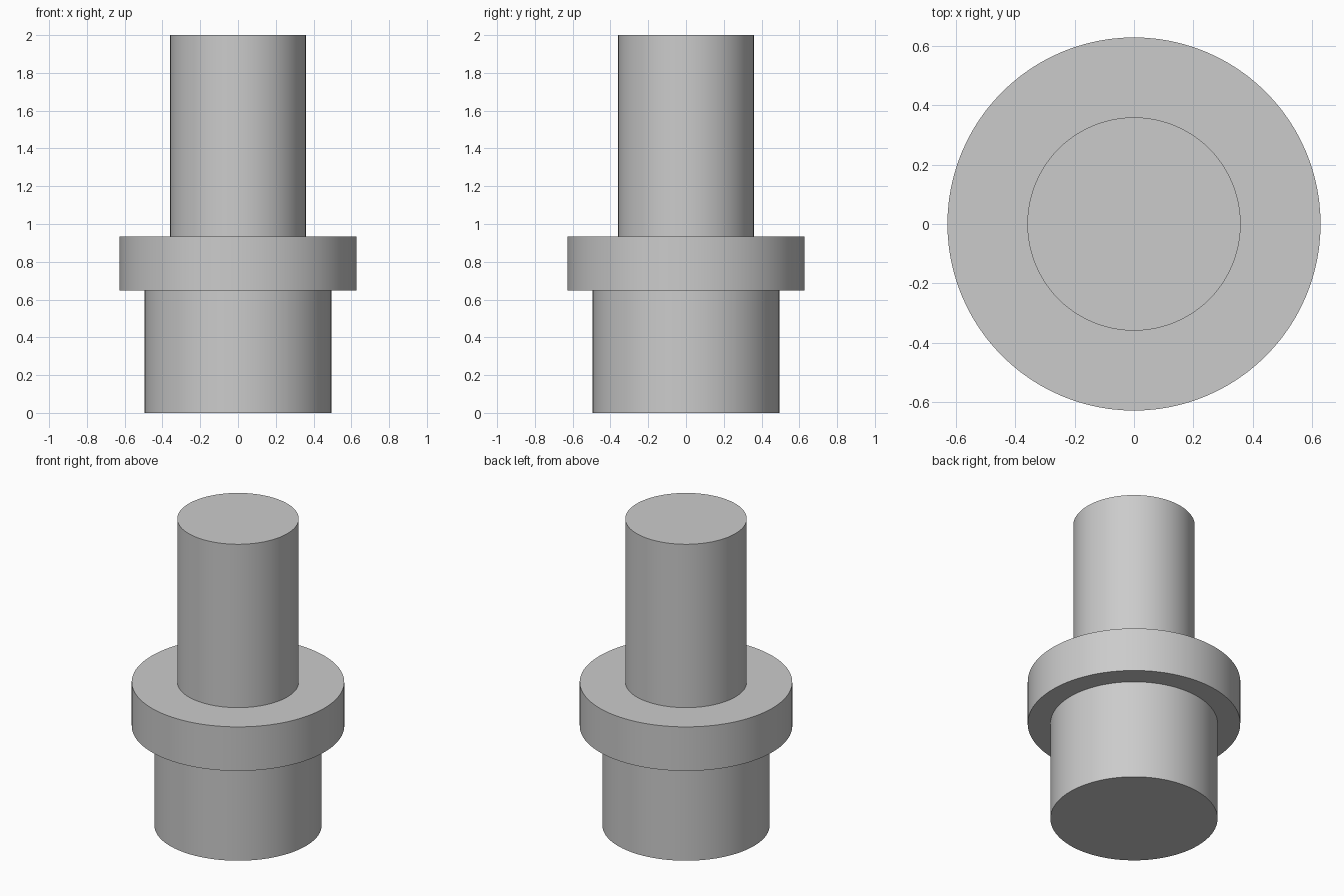
import bpy
import bmesh
from math import radians, tau
from mathutils import Matrix, Vector

cube = bpy.data.objects.get("Cube")
if cube:
    bpy.data.objects.remove(cube, do_unlink=True)

SEGMENTS = 96

# Single grey finish
grey = bpy.data.materials.new("plain_grey")
grey.use_nodes = True
colour = (0.6, 0.6, 0.6, 1)
grey.diffuse_color = colour
grey.node_tree.nodes["Principled BSDF"].inputs["Base Color"].default_value = colour

# Stepped half profile (radius, height): base, collar, shaft
profile = [(0.494, 0), (0.494, 0.648), (0.628, 0.648),
           (0.628, 0.935), (0.359, 0.935), (0.359, 2)]

# Revolve the profile into rings, bridge them and cap both ends
bm = bmesh.new()
rings = []
for radius, height in profile:
    rings.append([bm.verts.new(Matrix.Rotation(tau * i / SEGMENTS, 3, "Z")
                               @ Vector((radius, 0, height)))
                  for i in range(SEGMENTS)])
for low, high in zip(rings, rings[1:]):
    for i in range(SEGMENTS):
        j = (i + 1) % SEGMENTS
        bm.faces.new((low[i], low[j], high[j], high[i]))
bm.faces.new(reversed(rings[0]))
bm.faces.new(rings[-1])

mesh = bpy.data.meshes.new("stepped_pin")
bm.to_mesh(mesh)
bm.free()
mesh.materials.append(grey)
pin = bpy.data.objects.new("stepped_pin", mesh)
bpy.context.collection.objects.link(pin)

# Smooth round sides with crisp steps
bpy.ops.object.select_all(action="DESELECT")
pin.select_set(True)
bpy.context.view_layer.objects.active = pin
bpy.ops.object.shade_smooth_by_angle(angle=radians(30))
